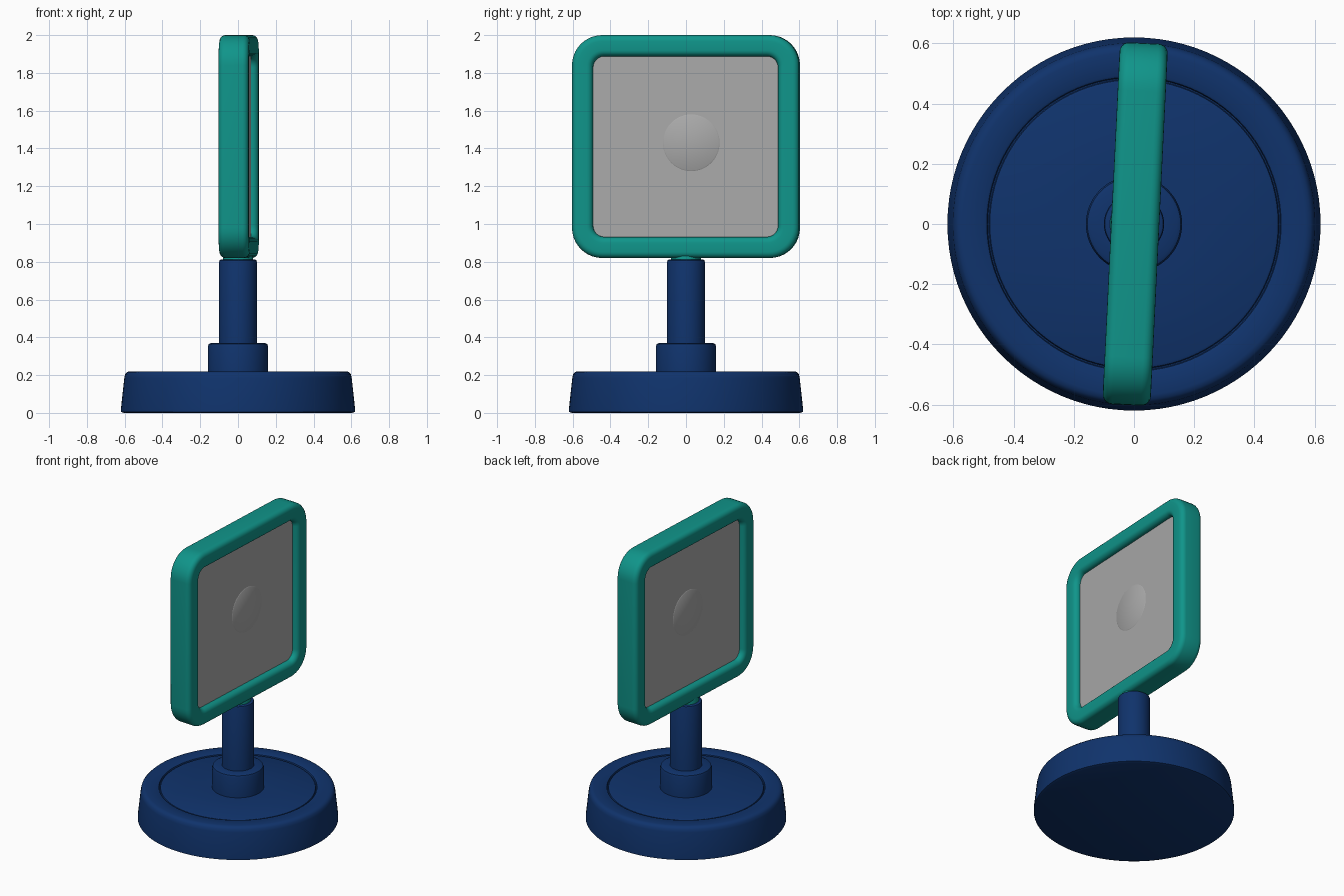
import bpy, bmesh, math
from mathutils import Matrix

cube = bpy.data.objects.get("Cube")
if cube:
    bpy.data.objects.remove(cube, do_unlink=True)


def material(name, rgb):
    m = bpy.data.materials.new(name)
    m.use_nodes = True
    m.diffuse_color = (*rgb, 1)
    m.node_tree.nodes["Principled BSDF"].inputs["Base Color"].default_value = (*rgb, 1)
    return m


NAVY = material("navy blue", (0.005, 0.033, 0.15))
TEAL = material("teal", (0.005, 0.30, 0.255))
GREY = material("grey", (0.40, 0.40, 0.40))


def loft(name, rings, mat, close=False, matrix=Matrix()):
    """Bridge equal-length rings of points; cap the ends or join them."""
    bm = bmesh.new()
    loops = [[bm.verts.new(p) for p in ring] for ring in rings]
    pairs = list(zip(loops, loops[1:]))
    if close:
        pairs.append((loops[-1], loops[0]))
    else:
        bm.faces.new(loops[0])
        bm.faces.new(loops[-1])
    for a, b in pairs:
        for i in range(len(a)):
            j = (i + 1) % len(a)
            bm.faces.new((a[i], a[j], b[j], b[i]))
    bmesh.ops.recalc_face_normals(bm, faces=bm.faces)
    mesh = bpy.data.meshes.new(name)
    bm.to_mesh(mesh)
    bm.free()
    mesh.materials.append(mat)
    obj = bpy.data.objects.new(name, mesh)
    bpy.context.collection.objects.link(obj)
    obj.matrix_world = matrix
    bpy.ops.object.select_all(action="DESELECT")
    obj.select_set(True)
    bpy.context.view_layer.objects.active = obj
    bpy.ops.object.shade_smooth_by_angle(angle=math.radians(35))
    return obj


def circle(r, z, n=96):
    return [(r * math.cos(2 * math.pi * i / n), r * math.sin(2 * math.pi * i / n), z)
            for i in range(n)]


def lathe(name, profile, mat, matrix=Matrix()):
    return loft(name, [circle(r, z) for r, z in profile], mat, matrix=matrix)


def rounded_square(inset, x, steps=10):
    """Rounded outline in the YZ plane, shrunk from the outer edge of the sign."""
    hy, hz, r = 0.602 - inset, 0.59 - inset, 0.16 - 0.9 * inset
    pts = []
    for k, (sy, sz) in enumerate(((1, 1), (-1, 1), (-1, -1), (1, -1))):
        for i in range(steps + 1):
            a = math.pi / 2 * (k + i / steps)
            pts.append((x, sy * (hy - r) + r * math.cos(a), sz * (hz - r) + r * math.sin(a)))
    return pts


def arc(cu, cx, r, start, steps=5):
    """Quarter-round corner of the frame section."""
    return [(cu + r * math.cos(start + math.pi / 2 * i / steps),
             cx + r * math.sin(start + math.pi / 2 * i / steps)) for i in range(steps + 1)]


# Round base: sloping wall, soft rim and a ring groove on top
lathe("base", [(0.605, 0), (0.62, 0.006), (0.62, 0.02), (0.602, 0.185), (0.597, 0.205),
               (0.585, 0.217), (0.57, 0.22), (0.496, 0.22), (0.489, 0.216), (0.486, 0.205),
               (0.482, 0.205), (0.479, 0.213), (0.472, 0.216), (0.15, 0.216)], NAVY)

# Collar and pole
lathe("collar", [(0.16, 0.2), (0.16, 0.35), (0.155, 0.364), (0.143, 0.37), (0.09, 0.37)], NAVY)
lathe("pole", [(0.1, 0.3), (0.1, 0.8), (0.097, 0.808), (0.09, 0.812)], NAVY)

# The sign is turned slightly on the pole
sign = Matrix.Translation((0.004, 0, 1.41)) @ Matrix.Rotation(math.radians(-2.8), 4, "Z")
lathe("sign_neck", [(0.08, 0.79), (0.08, 0.815), (0.07, 0.86)], TEAL)

# Frame: soft-edged section swept round the outline
half, edge, width = 0.08, 0.032, 0.112
section = (arc(width - edge, half - edge, edge, 0)
           + arc(edge, half - edge, edge, math.pi / 2)
           + arc(edge, edge - half, edge, math.pi)
           + arc(width - edge, edge - half, edge, 1.5 * math.pi))
loft("sign_frame", [rounded_square(u, x) for u, x in section], TEAL, True, sign)

# Panel set back in the frame, with a very faint round boss on both faces
loft("sign_panel", [rounded_square(0.1, x) for x in (-0.042, 0.042)], GREY, matrix=sign)
boss = sign @ Matrix.Translation((0, 0.03, 0.02)) @ Matrix.Rotation(math.pi / 2, 4, "Y")
lathe("panel_boss", [(0.145, -0.045), (0.15, -0.042), (0.15, 0.042), (0.145, 0.045)], GREY, boss)
